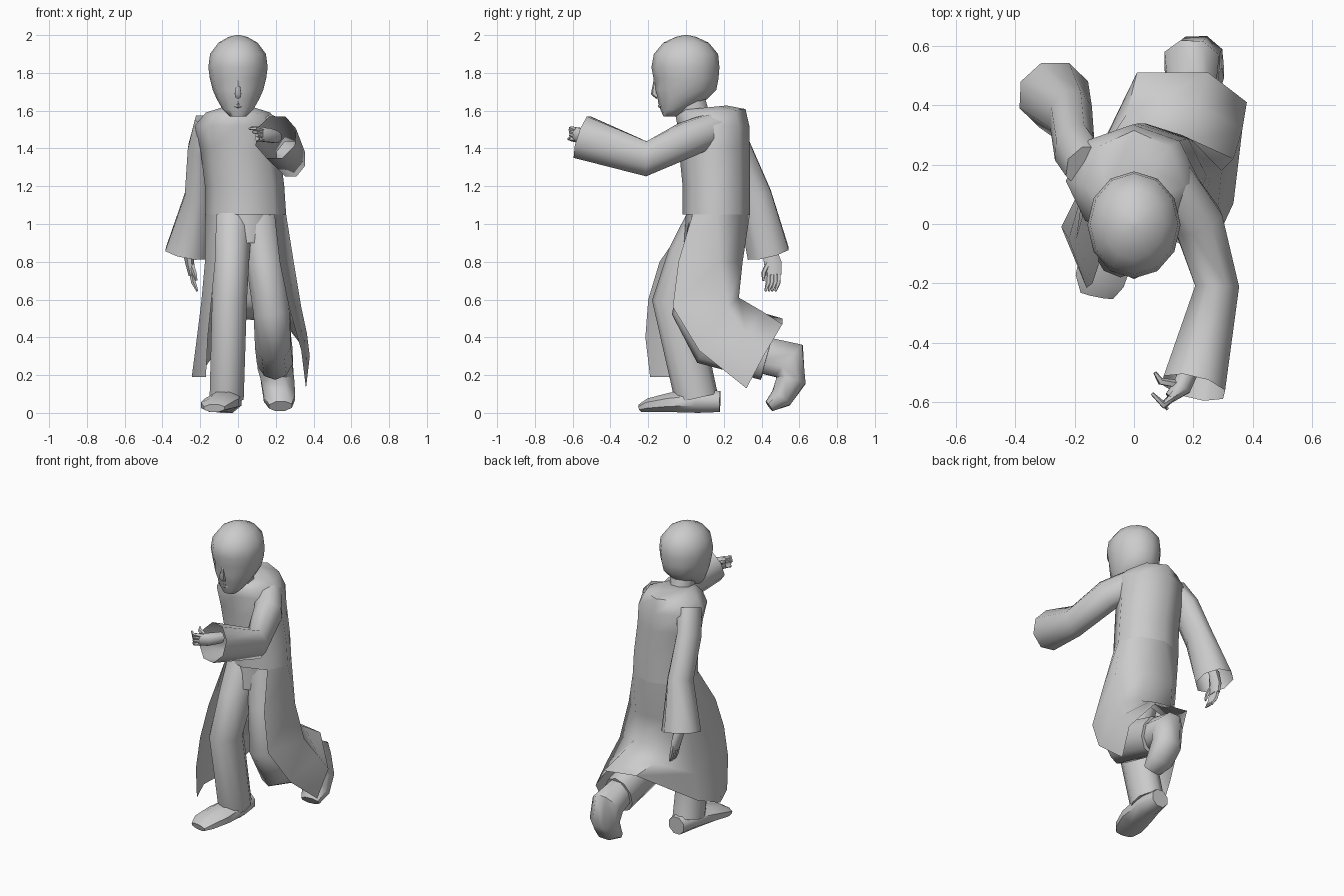
import bpy
import bmesh
from math import cos, sin, pi, radians
from mathutils import Vector

default_cube = bpy.data.objects.get("Cube")
if default_cube:
    bpy.data.objects.remove(default_cube, do_unlink=True)

# One plain grey for the whole figure
grey = bpy.data.materials.new("plain grey")
grey.use_nodes = True
colour = (0.6, 0.6, 0.6, 1)
grey.diffuse_color = colour
grey.node_tree.nodes["Principled BSDF"].inputs["Base Color"].default_value = colour


def loft(name, rows, closed=True, cap_start=True, cap_end=True, sharp=55):
    """Skin a list of equally long point rows into one smooth object."""
    bm = bmesh.new()
    grid = [[bm.verts.new(point) for point in row] for row in rows]
    count = len(grid[0])
    for lower, upper in zip(grid, grid[1:]):
        for i in range(count if closed else count - 1):
            j = (i + 1) % count
            bm.faces.new((lower[i], lower[j], upper[j], upper[i]))
    if closed and cap_start:
        bm.faces.new(grid[0][::-1])
    if closed and cap_end:
        bm.faces.new(grid[-1])
    bmesh.ops.recalc_face_normals(bm, faces=bm.faces[:])
    mesh = bpy.data.meshes.new(name)
    bm.to_mesh(mesh)
    bm.free()
    mesh.materials.append(grey)
    obj = bpy.data.objects.new(name, mesh)
    bpy.context.collection.objects.link(obj)
    bpy.ops.object.select_all(action="DESELECT")
    obj.select_set(True)
    bpy.context.view_layer.objects.active = obj
    bpy.ops.object.shade_smooth_by_angle(angle=radians(sharp))


def level_ring(cx, cy, z, rx, ry, tilt=0, sides=8):
    """Nearly level ellipse, starting at the front, leaning along y."""
    ring = []
    for i in range(sides):
        angle = 2 * pi * i / sides - pi / 2
        dy = ry * sin(angle)
        ring.append(Vector((cx + rx * cos(angle), cy + dy, z + tilt * dy)))
    return ring


def tube(name, stations, reference, sides=8, **options):
    """Loft ellipses (position, width, depth) square to a bent path."""
    centres = [Vector(station[0]) for station in stations]
    last = len(centres) - 1
    rows = []
    for i, (position, width, depth) in enumerate(stations):
        tangent = (centres[min(i + 1, last)] - centres[max(i - 1, 0)]).normalized()
        side = tangent.cross(Vector(reference)).normalized()
        front = side.cross(tangent)
        rows.append([
            centres[i] + side * width * cos(2 * pi * k / sides + pi / sides)
            + front * depth * sin(2 * pi * k / sides + pi / sides)
            for k in range(sides)])
    loft(name, rows, **options)


ACROSS, BACK, UP = (1, 0, 0), (0, 1, 0), (0, 0, 1)

# Coat body, from the waist to the sloping collar
waist = level_ring(.04, .16, 1.05, .215, .178)
loft("coat_body", [
    waist,
    level_ring(.035, .16, 1.2, .21, .178),
    level_ring(.01, .15, 1.4, .21, .188),
    level_ring(-.005, .145, 1.52, .225, .19),
    level_ring(0, .13, 1.59, .17, .185, .1),
    level_ring(0, .09, 1.615, .09, .125, .1),
])

# Coat skirt: an open sheet split at the front, lifted over the rear leg
loft("coat_skirt", [
    waist[:0:-1],
    [(-.12, -.14, .8), (-.175, .02, .8), (-.16, .2, .8), (-.05, .3, .8),
     (.16, .3, .8), (.295, .18, .8), (.22, -.04, .8)],
    [(-.14, -.2, .6), (-.195, -.05, .58), (-.165, .16, .56), (-.08, .24, .58),
     (.18, .28, .61), (.335, .22, .56), (.27, -.07, .56)],
    [(-.16, -.215, .4), (-.22, -.05, .38), (-.165, .14, .42), (-.025, .37, .54),
     (.21, .4, .54), (.365, .32, .42), (.335, .07, .33)],
    [(-.17, -.19, .19), (-.245, -.01, .19), (-.175, .13, .24), (.01, .51, .5),
     (.25, .51, .47), (.38, .41, .3), (.36, .32, .13)],
], closed=False, sharp=75)

# Sleeves, open at the cuffs
tube("left_sleeve", [
    ((.12, .16, 1.51), .08, .09),
    ((.215, .01, 1.45), .09, .1),
    ((.28, -.21, 1.345), .08, .1),
    ((.2, -.55, 1.46), .115, .125),
], UP, cap_end=False)
tube("right_sleeve", [
    ((-.155, .19, 1.54), .08, .08),
    ((-.2, .25, 1.4), .07, .1),
    ((-.212, .36, 1.15), .075, .1),
    ((-.27, .435, .845), .125, .12),
], BACK, cap_end=False)

# Trousers: the seat joining two legs
loft("trouser_seat", [
    level_ring(.045, .09, .9, .1, .1),
    level_ring(.04, .14, 1.06, .19, .14),
])
tube("right_trouser", [
    ((-.03, .13, 1.04), .115, .12),
    ((-.035, .03, .82), .1, .13),
    ((-.045, -.06, .6), .097, .12),
    ((-.06, .055, .08), .095, .115),
], BACK, sides=10)
tube("left_trouser", [
    ((.11, .14, 1.04), .115, .12),
    ((.15, .1, .78), .105, .13),
    ((.18, .05, .53), .1, .125),
    ((.185, .13, .38), .1, .135),
    ((.195, .43, .295), .1, .125),
], (0, .7, .7), sides=10)

# Feet: one flat, one pushing off its toes
tube("right_foot", [
    ((-.055, .18, .06), .06, .06),
    ((-.06, .06, .065), .085, .07),
    ((-.085, -.08, .055), .1, .055),
    ((-.115, -.19, .04), .09, .04),
    ((-.125, -.24, .025), .06, .022),
], UP)
tube("left_foot", [
    ((.195, .39, .31), .105, .08),
    ((.195, .545, .275), .12, .1),
    ((.21, .555, .17), .085, .095),
    ((.22, .505, .08), .065, .09),
    ((.225, .44, .035), .033, .065),
], ACROSS)

# Neck
tube("neck", [((0, .06, 1.54), .075, .08), ((0, .015, 1.7), .075, .08)], BACK)

# Head, with the eye line pressed in beside the nose
head_rows = [level_ring(0, y, z, rx, ry, sides=12) for y, z, rx, ry in (
    (-.085, 1.57, .045, .035), (-.065, 1.605, .08, .07), (-.02, 1.66, .112, .13),
    (-.003, 1.71, .134, .163), (0, 1.77, .149, .172), (-.003, 1.83, .157, .18),
    (0, 1.9, .148, .17), (0, 1.96, .103, .12), (0, 1.99, .05, .055), (0, 2, .01, .01))]
for k in (1, -1):
    head_rows[4][k].y += .015
loft("head", head_rows, sharp=60)

# Nose and lips
tube("nose", [
    ((0, -.162, 1.76), .007, .01),
    ((0, -.168, 1.69), .02, .018),
    ((0, -.148, 1.672), .016, .014),
], BACK, sides=6)
for lip, height in (("upper_lip", 1.643), ("lower_lip", 1.625)):
    tube(lip, [((x, -.138 + abs(x) * .5, height), size, size) for x, size in
               ((-.035, .004), (0, .011), (.035, .004))], UP, sides=6)

# Hands: a palm, a thumb and a row of slim fingers
tube("left_palm", [((.2, -.46, 1.46), .035, .035), ((.16, -.55, 1.47), .035, .04),
                   ((.12, -.585, 1.475), .02, .04)], UP)
tube("right_palm", [((-.27, .43, .9), .035, .035), ((-.255, .46, .79), .025, .05),
                    ((-.245, .465, .73), .018, .045)], BACK)


def finger(name, *path):
    tube(name, [(p, r, r) for p, r in zip(path, (.014, .013, .006))], (.6, .5, .6), sides=5)


finger("left_thumb", (.15, -.54, 1.48), (.09, -.53, 1.505), (.07, -.5, 1.51))
finger("right_thumb", (-.25, .44, .8), (-.23, .41, .74), (-.22, .41, .7))
for i in range(4):
    step = i * .018
    finger(f"left_finger_{i + 1}", (.13, -.58, 1.5 - step),
           (.1, -.61, 1.505 - step), (.06 + step, -.57 - step, 1.505 - step))
    finger(f"right_finger_{i + 1}", (-.245, .435 + step, .74),
           (-.235, .435 + step, .69), (-.215, .42 + step, .645))
